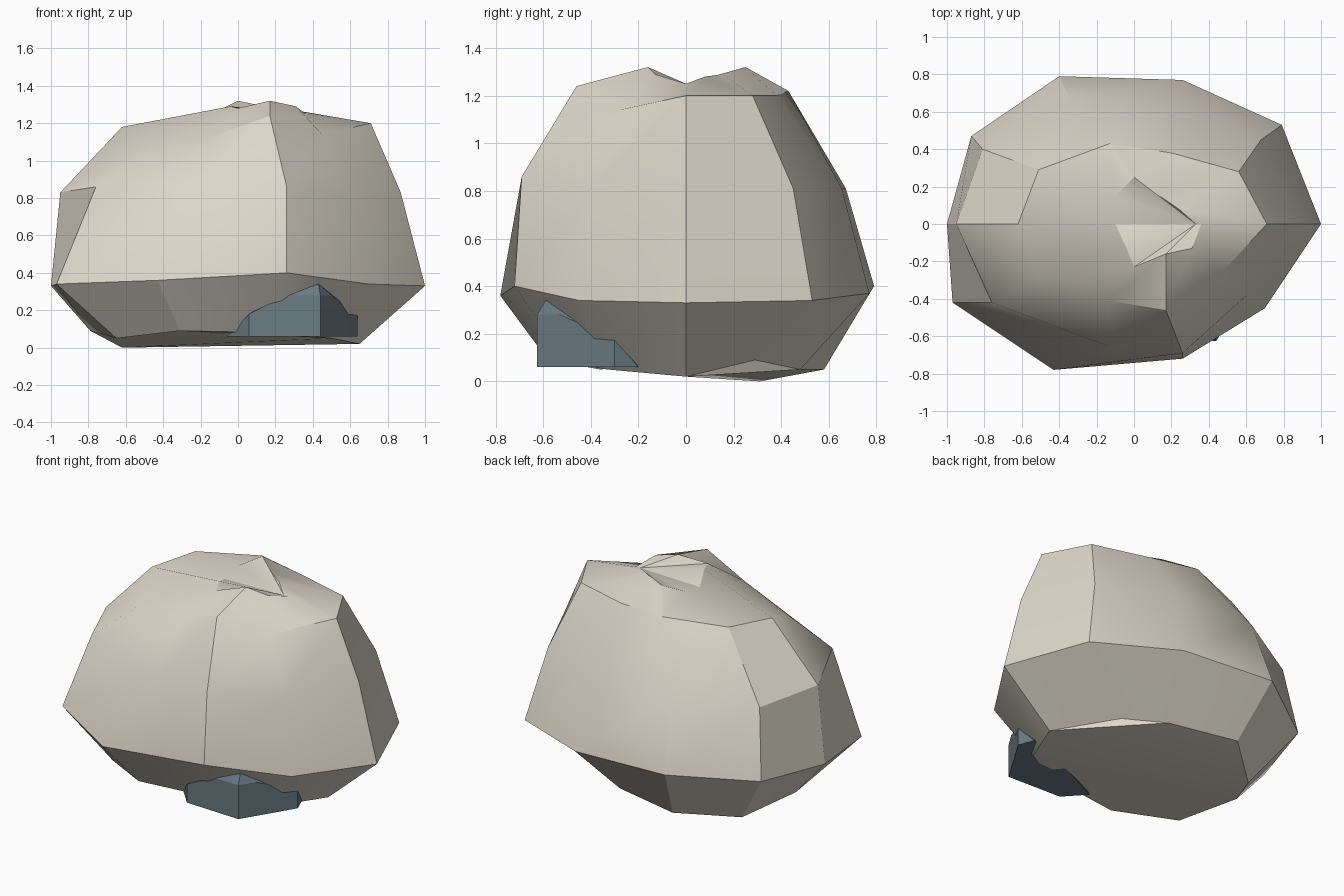
import bpy
import bmesh
from math import radians
from mathutils import Vector

default_cube = bpy.data.objects.get("Cube")
if default_cube:
    bpy.data.objects.remove(default_cube, do_unlink=True)


def make_material(name, colour):
    material = bpy.data.materials.new(name)
    material.use_nodes = True
    material.diffuse_color = (*colour, 1)
    shader = next(n for n in material.node_tree.nodes if n.type == "BSDF_PRINCIPLED")
    shader.inputs["Base Color"].default_value = (*colour, 1)
    return material


def finish_object(name, bm, material, smooth_angle=None):
    """Turn a bmesh into a named object with one colour and clean normals."""
    bmesh.ops.recalc_face_normals(bm, faces=bm.faces[:])
    mesh = bpy.data.meshes.new(name)
    bm.to_mesh(mesh)
    bm.free()
    mesh.materials.append(material)
    obj = bpy.data.objects.new(name, mesh)
    bpy.context.collection.objects.link(obj)
    if smooth_angle:
        bpy.ops.object.select_all(action="DESELECT")
        obj.select_set(True)
        bpy.context.view_layer.objects.active = obj
        bpy.ops.object.shade_smooth_by_angle(angle=radians(smooth_angle))
    return obj


def loft_rings(bm, rings, top_centre):
    """Bridge stacked rings, close the top with a fan, return the lowest ring."""
    layers = [[bm.verts.new(point) for point in ring] for ring in rings]
    count = len(layers[0])
    top = bm.verts.new(top_centre)
    for i in range(count):
        j = (i + 1) % count
        for lower, upper in zip(layers, layers[1:]):
            bm.faces.new((lower[i], lower[j], upper[j], upper[i]))
        bm.faces.new((layers[-1][i], layers[-1][j], top))
    return layers[0]


def convex_block(points):
    """Wrap a faceted convex block around a handful of corners."""
    bm = bmesh.new()
    for point in points:
        bm.verts.new(point)
    hull = bmesh.ops.convex_hull(bm, input=bm.verts[:])
    loose = {v for v in hull["geom_interior"] if isinstance(v, bmesh.types.BMVert)}
    bmesh.ops.delete(bm, geom=list(loose), context="VERTS")
    bmesh.ops.dissolve_limit(bm, angle_limit=radians(2), verts=bm.verts[:], edges=bm.edges[:])
    return bm


pale_stone = make_material("pale stone", (.72, .68, .585))
blue_stone = make_material("blue grey stone", (.145, .2, .23))

# Boulder rings run counterclockwise from the +x side
foot_ring = [
    (.65, 0, .02), (.34, .29, .09), (.14, .48, .05), (-.31, .58, .05), (-.62, .31, 0),
    (-.79, 0, .09), (-.65, -.36, .05), (-.31, -.58, .09), (.2, -.5, .08), (.5, -.33, .05),
]
widest_ring = [
    (1, 0, .33), (.79, .53, .34), (.26, .77, .37), (-.4, .79, .4), (-.87, .47, .36),
    (-1, 0, .33), (-.97, -.42, .34), (-.43, -.78, .36), (.26, -.72, .4), (.7, -.45, .34),
]
shoulder_ring = [
    (.71, 0, 1.2), (.56, .28, 1.2), (.2, .38, 1.2), (-.13, .43, 1.22), (-.51, .29, 1.2),
    (-.62, 0, 1.18), (-.52, -.3, 1.06), (-.14, -.41, 1.13), (.17, -.46, 1.24), (.45, -.28, 1.14),
]
crown_ring = [
    (.36, 0, 1.25), (.24, .08, 1.28), (.13, .155, 1.29), (0, .25, 1.32), (-.1, .15, 1.27),
    (-.1, 0, 1.24), (-.04, -.13, 1.29), (0, -.23, 1.28), (.17, -.16, 1.32), (.31, -.13, 1.29),
]

# The flank tapers in from the widest ring, with a few chipped corners
flank_ring = [Vector((x * .86, y * .85, .81)) for x, y, z in widest_ring]
chipped_corners = {
    0: (.87, 0, .83),
    4: (-.81, .4, .8),
    5: (-.95, 0, .83),
    6: (-.76, -.42, .86),
    7: (-.12, -.66, .86),
    8: (.26, -.69, .86),
}
for column, corner in chipped_corners.items():
    flank_ring[column] = Vector(corner)

boulder = bmesh.new()
foot = loft_rings(
    boulder,
    [foot_ring, widest_ring, flank_ring, shoulder_ring, crown_ring],
    top_centre=(.33, 0, 1.25),
)
# The underside is two shallow facets with a small upright chip at the back
boulder.faces.new(foot[:1] + foot[:3:-1])
boulder.faces.new((foot[0], foot[4], foot[3], foot[2]))
boulder.faces.new((foot[0], foot[2], foot[1]))
finish_object("boulder", boulder, pale_stone, smooth_angle=30)

# Small stone lodged under the front overhang: upright sides and a ridged top
base_height = .06
side_corners = [(.06, -.61, .18), (.44, -.625, .28), (.64, -.3, .18)]
base_corners = [(x, y, base_height) for x, y, z in side_corners]
base_corners += [(-.06, -.48, base_height), (.6, -.2, base_height), (.25, -.33, base_height)]
ridge_corners = [(.26, -.618, .28), (.5, -.53, .28), (.43, -.59, .34), (.3, -.35, .34)]
small_stone = convex_block(side_corners + base_corners + ridge_corners)
finish_object("small_stone", small_stone, blue_stone)
